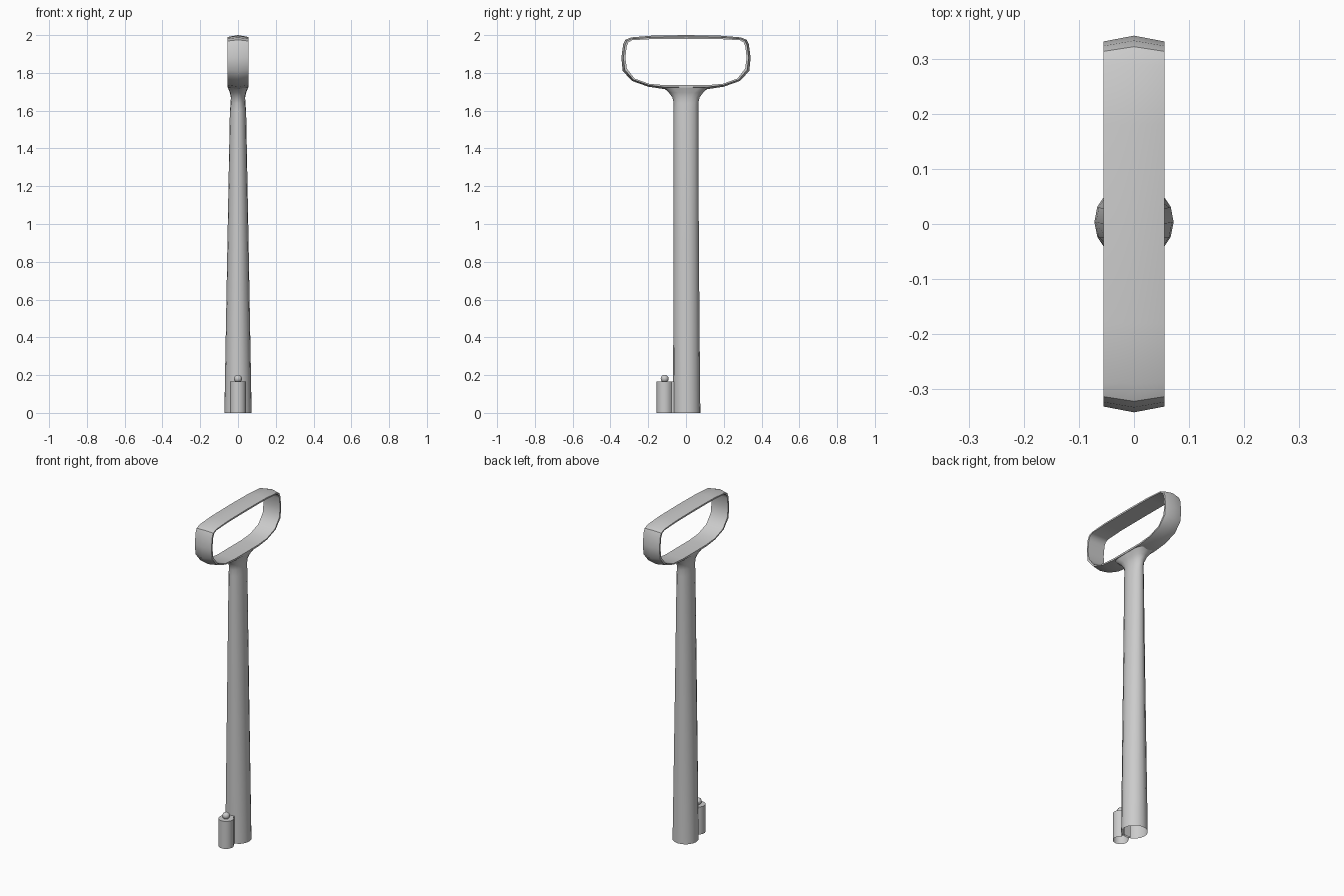
import bpy, bmesh, math

if "Cube" in bpy.data.objects:
    bpy.data.objects.remove(bpy.data.objects["Cube"])


def make_object(name, verts, faces, angle=35):
    mesh = bpy.data.meshes.new(name)
    mesh.from_pydata(verts, [], faces)
    bm = bmesh.new()
    bm.from_mesh(mesh)
    bmesh.ops.recalc_face_normals(bm, faces=bm.faces)
    bm.to_mesh(mesh)
    bm.free()
    obj = bpy.data.objects.new(name, mesh)
    bpy.context.collection.objects.link(obj)
    smooth(obj, angle)
    return obj


def smooth(obj, angle=35):
    bpy.ops.object.select_all(action='DESELECT')
    obj.select_set(True)
    bpy.context.view_layer.objects.active = obj
    bpy.ops.object.shade_smooth_by_angle(angle=math.radians(angle))


def bridge(rows, n, closed_rows=False):
    """Quads between successive closed loops of n points."""
    last = rows if closed_rows else rows - 1
    return [(r * n + i, r * n + (i + 1) % n,
             (r + 1) % rows * n + (i + 1) % n, (r + 1) % rows * n + i)
            for r in range(last) for i in range(n)]


# Hollow tapering shaft, flaring into the grip: z, x radius, y radius, y centre, squareness
sections = [(0, .072, .072, .004, 1), (.18, .069, .071, .003, 1),
            (.9, .056, .067, .001, 1), (1.6, .043, .065, 0, 1),
            (1.64, .039, .065, 0, 1), (1.67, .038, .072, 0, .95),
            (1.695, .043, .090, 0, .8), (1.715, .051, .112, 0, .6),
            (1.728, .0545, .13, 0, .5)]
N = 16
verts = []
for z, rx, ry, cy, p in sections:
    for i in range(N):
        a = 2 * math.pi * i / N
        c, s = math.cos(a), math.sin(a)
        verts.append((rx * math.copysign(abs(c) ** p, c),
                      cy + ry * math.copysign(abs(s) ** p, s), z))
make_object("shaft", verts, bridge(len(sections), N), 50)

# Grip loop: half profiles in y/z, outer ridge and inner face, mirrored in y
outer = [(0, 2.0), (.18, 1.997), (.29, 1.988), (.322, 1.975), (.333, 1.95), (.342, 1.88),
         (.335, 1.81), (.285, 1.757), (.20, 1.727), (.12, 1.715), (0, 1.712)]
inner = [(0, 1.98), (.18, 1.979), (.285, 1.973), (.305, 1.962), (.314, 1.94), (.321, 1.88),
         (.313, 1.822), (.272, 1.77), (.195, 1.742), (.11, 1.735), (0, 1.735)]


def mirrored(half):
    return half + [(-y, z) for y, z in half[-2:0:-1]]


W = .055
verts = []
rings = list(zip(mirrored(outer), mirrored(inner)))
for o, i in rings:
    e = [o[k] * .5 + i[k] * .5 for k in (0, 1)]
    verts += [(0, *o), (W, *e), (W, *i), (-W, *i), (-W, *e)]
make_object("grip_loop", verts, bridge(len(rings), 5, True), 40)

# Side lug: round post joined to the shaft by a narrow web, open underneath
R, CY, H, WEB = .042, -.113, .165, .022
a0 = math.asin(WEB / R)
outline = [(WEB, -.055)]
for k in range(15):
    a = a0 + (2 * math.pi - 2 * a0) * k / 14
    outline.append((R * math.sin(a), CY + R * math.cos(a)))
outline.append((-WEB, -.055))
n = len(outline)
verts = [(x, y, z) for z in (0, H) for x, y in outline]
make_object("side_lug", verts, bridge(2, n) + [tuple(range(n, 2 * n))])

# Small ball on the lug
bpy.ops.mesh.primitive_uv_sphere_add(segments=12, ring_count=8, radius=.021,
                                     location=(0, CY, .181))
ball = bpy.context.object
ball.name = "lug_ball"
smooth(ball, 60)
